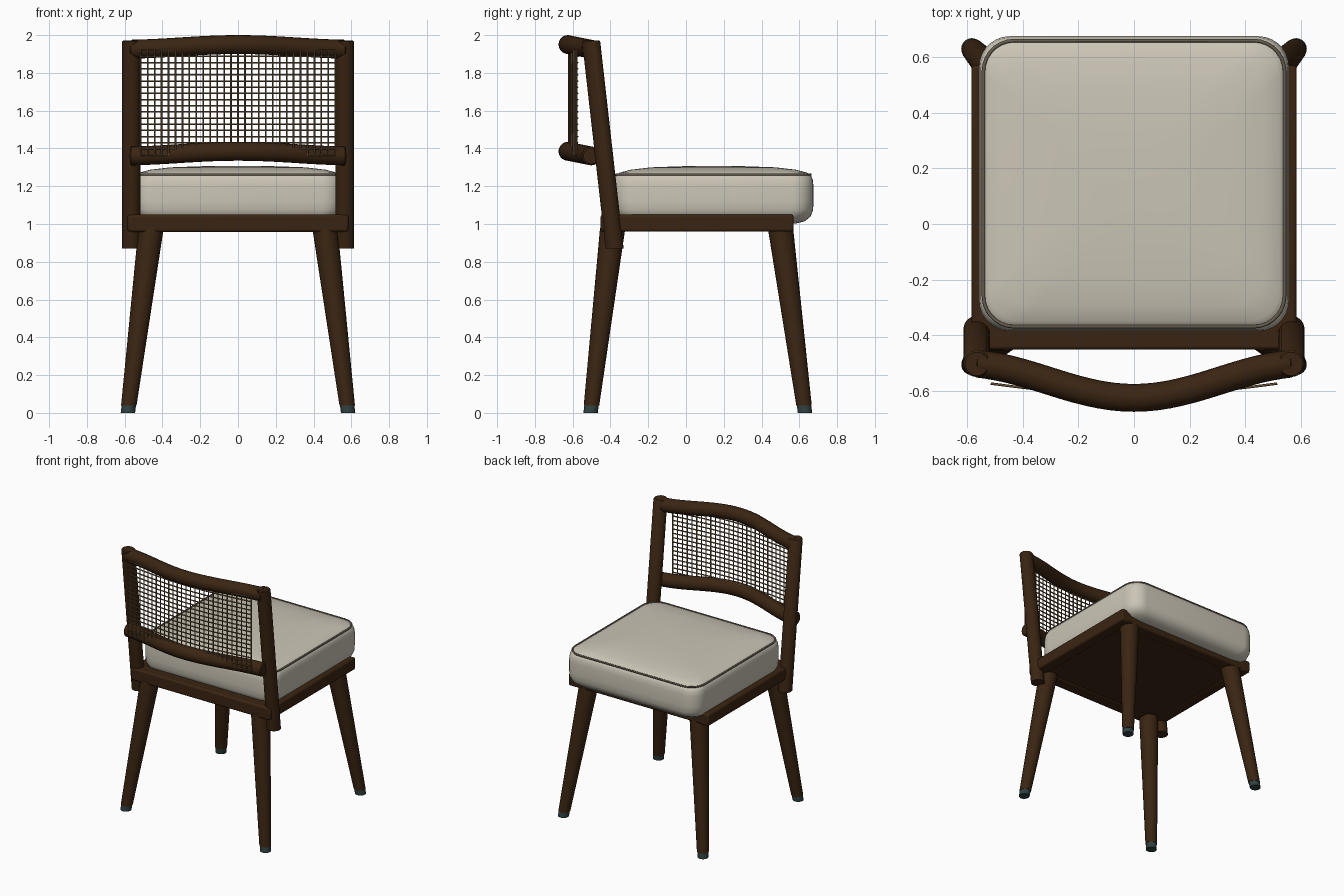
import bpy, bmesh, math
from mathutils import Vector

cube = bpy.data.objects.get("Cube")
if cube:
    bpy.data.objects.remove(cube, do_unlink=True)


def material(name, rgb):
    m = bpy.data.materials.new(name)
    m.use_nodes = True
    m.diffuse_color = (*rgb, 1)
    m.node_tree.nodes["Principled BSDF"].inputs["Base Color"].default_value = (*rgb, 1)
    return m


wood = material("dark walnut", (0.042, 0.018, 0.006))
fabric = material("cream fabric", (0.60, 0.56, 0.47))
piping = material("taupe piping", (0.13, 0.105, 0.075))
cane = material("woven cane", (0.17, 0.10, 0.045))
rubber = material("grey rubber", (0.03, 0.05, 0.05))


def add(name, data, mat):
    obj = bpy.data.objects.new(name, data)
    data.materials.append(mat)
    bpy.context.collection.objects.link(obj)
    return obj


def loft(name, rings, mat):
    """Skin a stack of closed rings and cap both ends."""
    bm = bmesh.new()
    loops = [[bm.verts.new(p) for p in ring] for ring in rings]
    n = len(loops[0])
    for a, b in zip(loops, loops[1:]):
        for i in range(n):
            j = (i + 1) % n
            bm.faces.new((a[i], a[j], b[j], b[i]))
    bm.faces.new(loops[0])
    bm.faces.new(loops[-1])
    bmesh.ops.recalc_face_normals(bm, faces=bm.faces)
    mesh = bpy.data.meshes.new(name)
    bm.to_mesh(mesh)
    bm.free()
    obj = add(name, mesh, mat)
    bpy.ops.object.select_all(action="DESELECT")
    obj.select_set(True)
    bpy.context.view_layer.objects.active = obj
    bpy.ops.object.shade_smooth_by_angle(angle=math.radians(40))
    return obj


def circle(center, radius, u=(1, 0, 0), v=(0, 1, 0), n=24):
    c, u, v = Vector(center), Vector(u), Vector(v)
    return [c + radius * (math.cos(t) * u + math.sin(t) * v)
            for t in (2 * math.pi * i / n for i in range(n))]


def box(name, lo, hi, bevel=0.012):
    rings = [[(lo[0], lo[1], z), (hi[0], lo[1], z), (hi[0], hi[1], z), (lo[0], hi[1], z)]
             for z in (lo[2], hi[2])]
    obj = loft(name, rings, wood)
    mod = obj.modifiers.new("soft edges", "BEVEL")
    mod.width, mod.segments = bevel, 2


def strands(name, paths, radius, mat, cyclic=False):
    """Thin round strands, one spline per path."""
    cu = bpy.data.curves.new(name, "CURVE")
    cu.dimensions = "3D"
    cu.bevel_depth, cu.bevel_resolution = radius, 1
    for path in paths:
        sp = cu.splines.new("POLY")
        sp.points.add(len(path) - 1)
        for pt, co in zip(sp.points, path):
            pt.co = (*co, 1)
        sp.use_cyclic_u = cyclic
    return add(name, cu, mat)


# Splayed tapered legs with rubber feet, and leaning back posts
for side, sx in (("left", 1), ("right", -1)):
    for end, foot_y, top_y in (("front", 0.63, 0.5), ("back", -0.505, -0.388)):
        foot, top = Vector((sx * 0.583, foot_y, 0)), Vector((sx * 0.46, top_y, 0.98))
        collar = foot.lerp(top, 0.04)
        loft(f"{end}_leg_{side}", [circle(collar, 0.041), circle(top, 0.067)], wood)
        loft(f"{end}_foot_{side}", [circle(foot, 0.038), circle(collar, 0.038)], rubber)
    loft(f"back_post_{side}", [circle((sx * 0.565, -0.378, 0.87), 0.048),
                               circle((sx * 0.565, -0.502, 1.965), 0.048),
                               circle((sx * 0.565, -0.503, 1.972), 0.042)], wood)
    box(f"side_rail_{side}", (min(sx * 0.5, sx * 0.585), -0.45, 0.96),
        (max(sx * 0.5, sx * 0.585), 0.57, 1.05))

# Seat frame
box("front_rail", (-0.575, 0.48, 0.962), (0.575, 0.568, 1.048))
box("back_rail", (-0.58, -0.452, 0.958), (0.58, -0.35, 1.05))
box("seat_panel", (-0.53, -0.4, 0.965), (0.53, 0.53, 1.0), 0.004)


# Bowed back rails
def bow(x):
    return 0.5 + 0.5 * math.cos(math.pi * x / 0.62)


def bowed_rail(name, z):
    rings = []
    steps = 28
    for i in range(steps + 1):
        x = -0.57 + 1.14 * i / steps
        slope = (bow(x + 0.001) - bow(x - 0.001)) / 0.002 * -0.125
        normal = Vector((-slope, 1, 0)).normalized()
        center = (x, -0.5 - 0.125 * bow(x), z + 0.025 * bow(x))
        if i in (0, steps):
            rings.append(circle(center, 0.042, normal, (0, 0, 1), 20))
            center = (x * 0.987, center[1], center[2])
        rings.insert(len(rings) - (i == steps), circle(center, 0.05, normal, (0, 0, 1), 20))
    loft(name, rings, wood)


bowed_rail("top_rail", 1.925)
bowed_rail("lower_back_rail", 1.36)


# Woven cane panel
def cane_y(x):
    return -0.575 - 0.043 * math.cos(math.pi * x / 1.04)


columns, rows = 28, 17
xs = [-0.515 + 1.03 * i / columns for i in range(columns + 1)]
zs = [1.365 + 0.555 * i / rows for i in range(rows + 1)]
strands("cane_uprights", [[(x, cane_y(x) - 0.002, z) for z in (zs[0], zs[-1])] for x in xs],
        0.0045, cane)
strands("cane_crosses", [[(x, cane_y(x) + 0.002, z) for x in xs[::2]] for z in zs],
        0.0045, cane)


# Cushion with crowned top and piping
def rounded_rect(inset, z, radius=0.11, segments=7):
    hw, hd = 0.557 - inset, 0.53 - inset
    r = min(radius, 0.9 * hw)
    pts = []
    for k, (sx, sy) in enumerate(((1, 1), (-1, 1), (-1, -1), (1, -1))):
        for i in range(segments + 1):
            t = math.pi / 2 * (k + i / segments)
            pts.append((sx * (hw - r) + r * math.cos(t),
                        0.145 + sy * (hd - r) + r * math.sin(t), z))
    return pts


profile = [(0.09, 1.003), (0.045, 1.015), (0.015, 1.04), (0.002, 1.075), (0, 1.12),
           (0, 1.2), (0.004, 1.235), (0.014, 1.258), (0.035, 1.272),
           (0.09, 1.287), (0.2, 1.3), (0.4, 1.307)]
loft("seat_cushion", [rounded_rect(i, z) for i, z in profile], fabric)
strands("cushion_piping", [rounded_rect(0.016, 1.262)], 0.0065, piping, cyclic=True)
